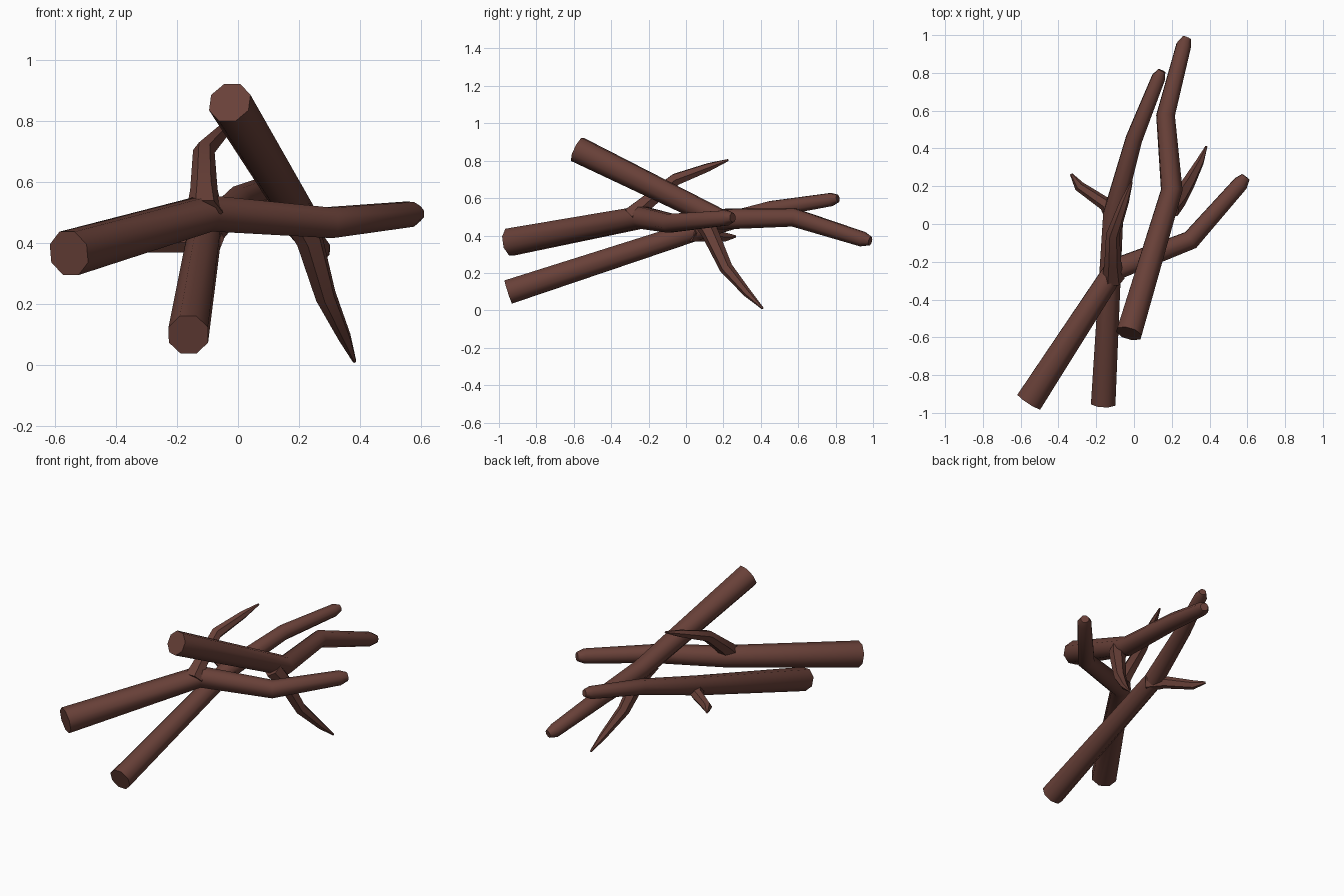
import bpy, bmesh, math
from mathutils import Vector

if "Cube" in bpy.data.objects:
    bpy.data.objects.remove(bpy.data.objects["Cube"])

bark = bpy.data.materials.new("bark")
bark.diffuse_color = (0.14, 0.052, 0.04, 1)
bark.use_nodes = True
bark.node_tree.nodes["Principled BSDF"].inputs["Base Color"].default_value = bark.diffuse_color


def tube(name, path, sides=8):
    """Tapered limb through (x, y, z, radius) points, mitred at the bends."""
    pts = [Vector(p[:3]) for p in path]
    bm = bmesh.new()
    rings = []
    u = None
    for i, p in enumerate(pts):
        a = (p - pts[i - 1]).normalized() if i else None
        b = (pts[i + 1] - p).normalized() if i < len(pts) - 1 else None
        d = ((a or b) + (b or a)).normalized()
        u = Vector((0, 0, 1)) if u is None else u
        u = (u - d * u.dot(d)).normalized()
        v = d.cross(u)
        ring = []
        for k in range(sides):
            t = 2 * math.pi * (k + 0.5) / sides
            ring.append(bm.verts.new(p + (u * math.cos(t) + v * math.sin(t)) * path[i][3]))
        rings.append(ring)
    for r, s in zip(rings, rings[1:]):
        for k in range(sides):
            j = (k + 1) % sides
            bm.faces.new((r[k], r[j], s[j], s[k]))
    bm.faces.new(rings[0][::-1])
    bm.faces.new(rings[-1])
    bmesh.ops.recalc_face_normals(bm, faces=bm.faces)
    me = bpy.data.meshes.new(name)
    bm.to_mesh(me)
    bm.free()
    me.materials.append(bark)
    ob = bpy.data.objects.new(name, me)
    bpy.context.collection.objects.link(ob)
    bpy.context.view_layer.objects.active = ob
    ob.select_set(True)
    bpy.ops.object.shade_smooth_by_angle(angle=math.radians(50))
    ob.select_set(False)


# stick lying across the front, with an upward twig
tube("cross_stick", [(-.555, -.94, .365, .078), (-.10, -.24, .497, .064),
                     (.30, -.085, .466, .054), (.565, .215, .494, .044), (.592, .25, .496, .026)])
tube("cross_stick_twig", [(-.11, -.29, .50, .06), (-.112, -.21, .575, .045),
                          (-.112, -.055, .70, .036), (-.05, .12, .765, .024), (-.012, .225, .803, .006)], 6)

# long stick rising from the low front end, with a side twig
tube("rising_stick", [(-.163, -.95, .098, .07), (-.11, .05, .425, .058),
                      (.0, .45, .54, .047), (.13, .775, .592, .038), (.147, .812, .598, .022)])
tube("rising_stick_twig", [(-.09, .02, .415, .055), (-.15, .105, .40, .037),
                           (-.29, .20, .392, .028), (-.333, .265, .395, .007)], 6)

# stick sloping down to the back, with a twig reaching the ground
tube("sloping_stick", [(-.027, -.58, .86, .073), (.20, .18, .487, .06),
                       (.167, .575, .497, .052), (.263, .945, .38, .042), (.28, .985, .37, .025)])
tube("sloping_stick_twig", [(.19, .08, .50, .055), (.235, .13, .41, .046),
                            (.288, .215, .225, .036), (.35, .33, .09, .022), (.383, .41, .01, .006)], 6)
